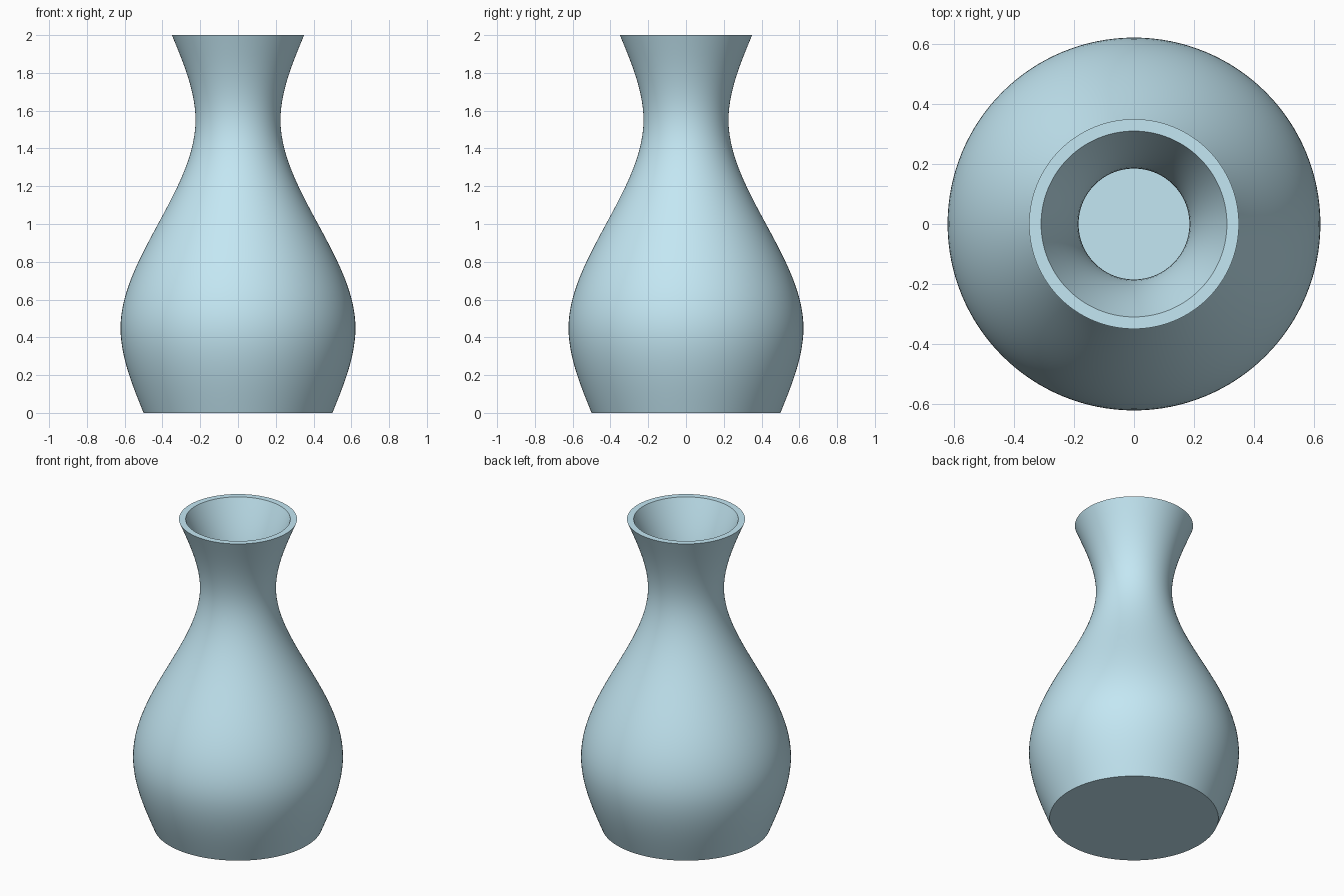
import bpy, bmesh, math
from mathutils import Vector
from mathutils.geometry import interpolate_bezier

if "Cube" in bpy.data.objects:
    bpy.data.objects.remove(bpy.data.objects["Cube"])

WALL, FLOOR, SIDES = 0.04, 0.04, 128

# Outer silhouette (radius, height): foot, belly, neck and lip as Bezier segments
segments = [
    [(0.50, 0), (0.561, 0.15), (0.622, 0.30), (0.622, 0.45)],
    [(0.622, 0.45), (0.622, 0.817), (0.225, 1.183), (0.225, 1.55)],
    [(0.225, 1.55), (0.225, 1.70), (0.2875, 1.85), (0.35, 2.0)],
]
outer = []
for seg, count in zip(segments, (14, 30, 14)):
    pts = interpolate_bezier(*[Vector((r, 0, z)) for r, z in seg], count)
    outer += [(p.x, p.z) for p in pts][1 if outer else 0:]

# Inner wall follows the outer one down to a flat floor
inner = [(r - WALL, z) for r, z in reversed(outer) if z > FLOOR + 0.01]
floor_r = 0.50 + 0.4067 * FLOOR - WALL
profile = outer + inner + [(floor_r, FLOOR)]

# Lathe the closed profile into rings, capping foot and floor
bm = bmesh.new()
rings = []
for r, z in profile:
    rings.append([bm.verts.new((r * math.cos(math.tau * i / SIDES),
                                r * math.sin(math.tau * i / SIDES), z))
                  for i in range(SIDES)])
for a, b in zip(rings, rings[1:]):
    for i in range(SIDES):
        j = (i + 1) % SIDES
        bm.faces.new((a[i], a[j], b[j], b[i]))
bm.faces.new(list(reversed(rings[0])))
bm.faces.new(rings[-1])
bmesh.ops.recalc_face_normals(bm, faces=bm.faces)

mesh = bpy.data.meshes.new("vase")
bm.to_mesh(mesh)
bm.free()
vase = bpy.data.objects.new("vase", mesh)
bpy.context.collection.objects.link(vase)

# Pale blue glaze
glaze = bpy.data.materials.new("blue_glaze")
glaze.diffuse_color = (0.55, 0.80, 0.90, 1)
glaze.use_nodes = True
glaze.node_tree.nodes["Principled BSDF"].inputs["Base Color"].default_value = glaze.diffuse_color
mesh.materials.append(glaze)

bpy.context.view_layer.objects.active = vase
vase.select_set(True)
bpy.ops.object.shade_smooth_by_angle(angle=math.radians(35))
